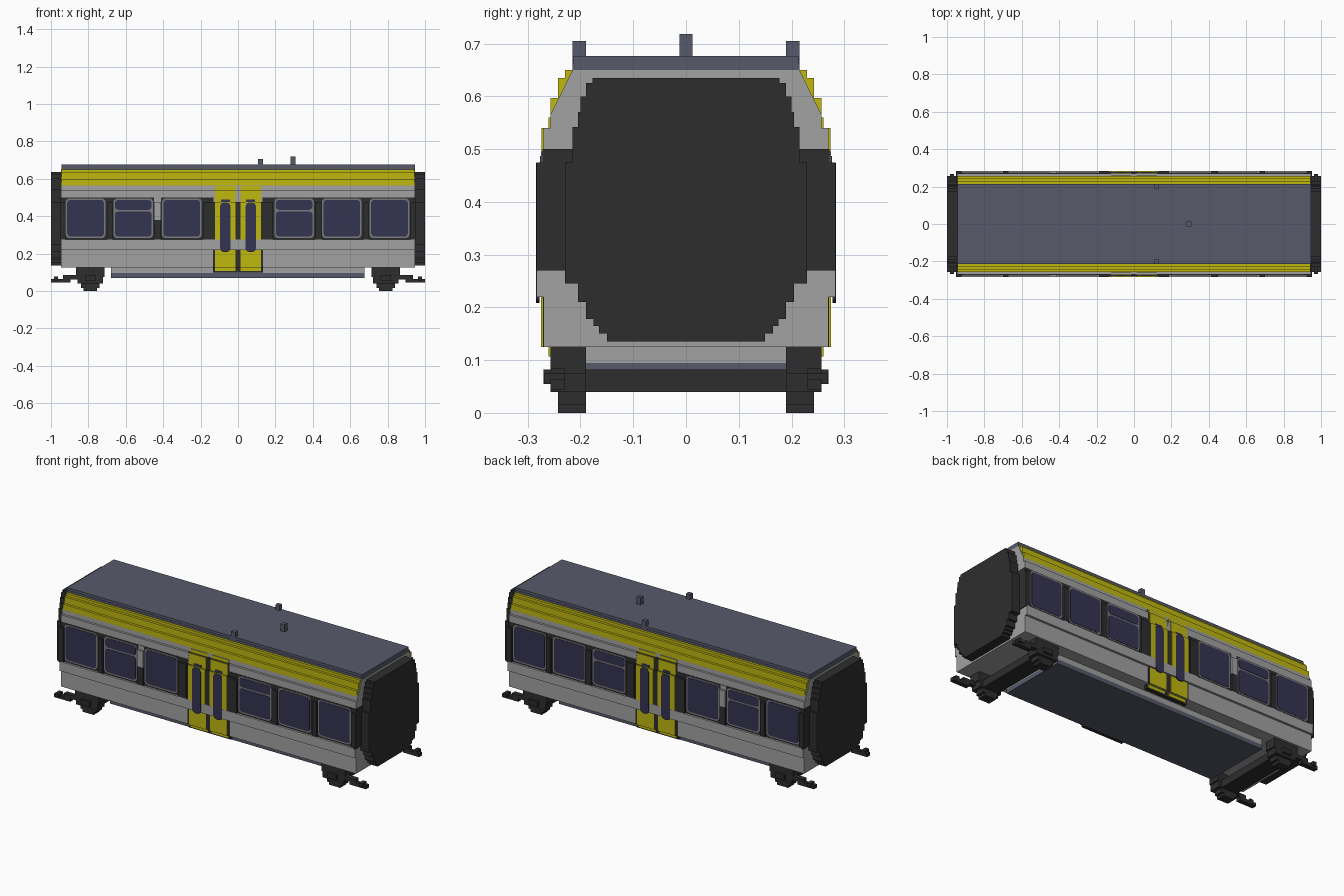
import bpy, bmesh
from mathutils import Vector

if "Cube" in bpy.data.objects:
    bpy.data.objects.remove(bpy.data.objects["Cube"], do_unlink=True)


def material(name, rgb):
    m = bpy.data.materials.new(name)
    m.use_nodes = True
    m.diffuse_color = (*rgb, 1)
    m.node_tree.nodes["Principled BSDF"].inputs["Base Color"].default_value = (*rgb, 1)
    return m


GREY = material("light grey paint", (.36, .36, .36))
YELLOW = material("yellow paint", (.53, .48, .005))
DARK = material("dark rubber", (.027, .027, .027))
ROOF = material("slate roof", (.095, .102, .145))
GLASS = material("tinted glass", (.036, .034, .085))
FRAME = material("window frame grey", (.2, .2, .22))


def prism(axis, pts, a, b):
    """Extrude a 2D outline along x (outline is y,z) or along y (outline is x,z)."""
    return (axis, pts, a, b)


def box(x0, x1, y0, y1, z0, z1):
    return prism("x", [(y0, z0), (y1, z0), (y1, z1), (y0, z1)], x0, x1)


def stepped(z, steps, centre=0):
    """Symmetric staircase outline from (top height, half width) steps."""
    side = []
    for top, half in steps:
        side += [(half, z), (half, top)]
        z = top
    return [(centre + h, t) for h, t in side] + [(centre - h, t) for h, t in reversed(side)]


def rounded(x0, x1, z0, z1, c):
    """Rectangle outline with two-step softened corners."""
    pts = []
    for cx, cz, sx, sz in ((x0, z0, 1, 1), (x1, z0, -1, 1), (x1, z1, -1, -1), (x0, z1, 1, -1)):
        corner = [(cx, cz + sz * c), (cx + sx * c * .3, cz + sz * c * .3), (cx + sx * c, cz)]
        pts += corner if sx == sz else corner[::-1]
    return pts


def build(name, mat, shapes, mirror="", extra=None, rule=None):
    bm = bmesh.new()
    for axis, pts, a, b in shapes:
        place = (lambda u, v, w: (w, u, v)) if axis == "x" else (lambda u, v, w: (u, w, v))
        face = bm.faces.new([bm.verts.new(place(u, v, a)) for u, v in pts])
        new = bmesh.ops.extrude_face_region(bm, geom=[face])["geom"]
        shift = Vector(place(0, 0, b - a))
        bmesh.ops.translate(bm, vec=shift, verts=[g for g in new if isinstance(g, bmesh.types.BMVert)])
    bmesh.ops.recalc_face_normals(bm, faces=bm.faces)
    if rule:
        for f in bm.faces:
            f.material_index = int(rule(f))
    mesh = bpy.data.meshes.new(name)
    bm.to_mesh(mesh)
    bm.free()
    mesh.materials.append(mat)
    if extra:
        mesh.materials.append(extra)
    ob = bpy.data.objects.new(name, mesh)
    bpy.context.collection.objects.link(ob)
    if mirror:
        mod = ob.modifiers.new("Mirror", "MIRROR")
        mod.use_axis = ["x" in mirror, "y" in mirror, False]
        mod.use_mirror_merge = False
    return ob


END = .945

# Body shell: stepped sides, yellow above the cantrail line
build("body_shell", GREY, [prism("x", stepped(.125, [
    (.22, .27), (.275, .283), (.54, .27), (.565, .257)]), -.94, .94)])
build("cantrail_band", YELLOW, [prism("x", stepped(.565, [
    (.597, .257), (.635, .243), (.65, .229)]), -END, .94)]).data.transform
bpy.data.objects["cantrail_band"].location.x = .0025
build("roof", ROOF, [prism("x", stepped(.65, [(.662, .215), (.676, .213)]), -END, END)])

# End walls with sloped shoulders
half = [(.27, .125), (.27, .22), (.283, .22), (.283, .275), (.27, .275),
        (.27, .54), (.257, .54), (.257, .565), (.215, .65)]
wall = half + [(-y, z) for y, z in reversed(half)]
build("end_wall", GREY, [prism("x", wall, .94, .947)], "x")
build("end_window_surround", DARK, [box(.935, .951, .2, .283, .27, .475),
                                    box(.935, .951, .2, .272, .475, .5)], "xy")

# Gangway bellows
build("gangway", DARK, [prism("x", stepped(.135, [
    (.15, .15), (.165, .165), (.178, .175), (.21, .19), (.245, .205), (.475, .229), (.5, .215),
    (.542, .215), (.57, .205), (.6, .2), (.625, .19), (.635, .177)]), .945, 1)], "x")

# Dark window strip and proud pillars
build("window_strip", DARK, [box(s0, s1, .264, .2715, .275, .5)
                             for s0, s1 in ((-END, -.13), (.13, END))], "y")
pillars = [(.922, .95), (.7, .672), (.448, .412), (.188, .135)]
build("window_pillars", DARK, [box(min(s * a, s * b), max(s * a, s * b), .265, .283, .275,
                                   .38 if s < 0 and a == .448 else .475)
                               for a, b in pillars for s in (-1, 1)], "y")
build("light_pillar", GREY, [box(-.448, -.412, .265, .283, .38, .475),
                             box(-.448, -.412, .265, .273, .475, .5)], "y")

# Windows: frame plate, glass, and split upper panes on two of them
frames, panes = [], []
for i, x in enumerate((-.815, -.56, -.3, .3, .555, .81)):
    frames.append(prism("y", rounded(x - .106, x + .106, .283, .495, .018), .268, .2745))
    spans = [(.291, .425), (.434, .487)] if i in (1, 3) else [(.291, .487)]
    for z0, z1 in spans:
        panes.append(prism("y", rounded(x - .098, x + .098, z0, z1, .016), .27, .2765))
build("window_frames", FRAME, frames, "y")
build("window_glass", GLASS, panes, "y")

# Double doors following the stepped side
door_steps = [(.1, .125, .257), (.125, .22, .271), (.22, .475, .279), (.475, .54, .27), (.54, .565, .257)]
build("door_frame", DARK, [box(-.133, .133, .24, h, a, b) for a, b, h in door_steps], "y")
leaves = []
for s in (-1, 1):
    x0, x1 = sorted((s * .014, s * .123))
    for a, b, h in door_steps:
        leaves.append(box(x0, x1, h - .005, h + .0035, max(a, .107), min(b, .56)))
build("door_leaves", YELLOW, leaves, "y")
build("door_glass", GLASS, [prism("y", rounded(s * .068 - .028, s * .068 + .028, .208, .474, .02),
                                  .278, .2845) for s in (-1, 1)], "y")
build("door_glass_top", GLASS, [box(s * .068 - .024, s * .068 + .024, .268, .2745, .474, .49)
                                for s in (-1, 1)], "y")

# Roof fittings
build("roof_side_posts", ROOF, [box(.107, .133, .19, .215, .65, .705)], "y")
build("roof_centre_post", ROOF, [box(.282, .307, -.0125, .0125, .67, .718)])

# Underfloor equipment
build("underfloor_tray", ROOF, [box(-.68, .675, -.2, .2, .07, .095)])
build("underfloor_spacer", GREY, [box(-.68, .675, -.2, .2, .095, .127)])

# Bogies: stepped wheels, hubs, axle beam and end arms
build("wheels", DARK, [
    prism("y", stepped(0, [(.015, .035), (.04, .05)], .79), .19, .243),
    prism("y", stepped(.04, [(.075, .068), (.126, .076)], .79), .19, .257),
    box(.762, .818, .25, .27, .055, .082)], "xy")
build("axle_beams", DARK, [box(.74, .84, -.195, .195, .04, .082)], "x")
build("end_arms", DARK, [box(.85, .935, .23, .257, .062, .084),
                         box(.895, 1, .23, .257, .044, .064),
                         box(.962, .985, .23, .268, .055, .076)], "xy")
